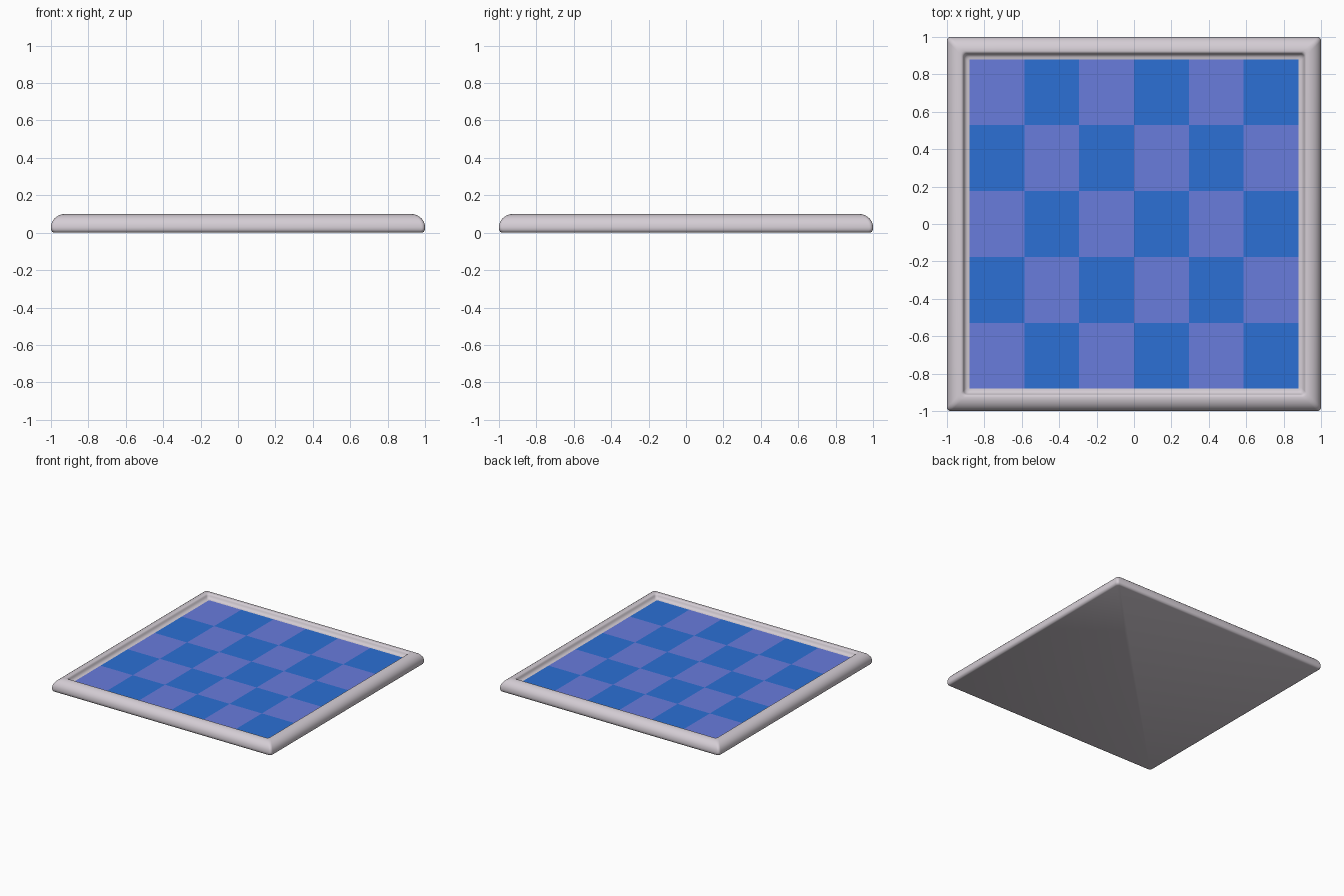
import bpy, bmesh, math

if "Cube" in bpy.data.objects:
    bpy.data.objects.remove(bpy.data.objects["Cube"])

PANEL = 0.88      # half size of the chequered field
FLOOR = 0.065     # height of the field


def material(name, color):
    m = bpy.data.materials.new(name)
    m.diffuse_color = color
    m.use_nodes = True
    m.node_tree.nodes["Principled BSDF"].inputs["Base Color"].default_value = m.diffuse_color
    return m


def add_object(name, bm):
    mesh = bpy.data.meshes.new(name)
    bm.to_mesh(mesh)
    bm.free()
    obj = bpy.data.objects.new(name, mesh)
    bpy.context.collection.objects.link(obj)
    return obj


def rounded_square(bm, half, z, radius=0.02, steps=4):
    verts = []
    c = half - radius
    for k, (sx, sy) in enumerate([(1, 1), (-1, 1), (-1, -1), (1, -1)]):
        for s in range(steps + 1):
            a = math.pi / 2 * (k + s / steps)
            verts.append(bm.verts.new((sx * c + radius * math.cos(a),
                                       sy * c + radius * math.sin(a), z)))
    return verts


# Frame: moulding profile (half size, height) swept round the square
profile = [(0.985, 0.0), (0.995, 0.006), (1.0, 0.018), (1.0, 0.03)]
for i in range(1, 8):
    a = math.pi / 2 * i / 7
    profile.append((0.925 + 0.075 * math.cos(a), 0.03 + 0.07 * math.sin(a)))
profile += [(0.918, 0.098), (0.913, 0.093), (0.91, 0.085), (0.906, 0.076),
            (0.9, 0.069), (0.892, FLOOR), (PANEL - 0.01, FLOOR - 0.001)]

bm = bmesh.new()
rings = [rounded_square(bm, h, z) for h, z in profile]
for lower, upper in zip(rings, rings[1:]):
    n = len(lower)
    for i in range(n):
        j = (i + 1) % n
        bm.faces.new((lower[i], lower[j], upper[j], upper[i]))
bm.faces.new(rings[0][::-1])
frame = add_object("board_frame", bm)
frame.data.materials.append(material("frame_grey", (0.66, 0.61, 0.66, 1)))

bpy.context.view_layer.objects.active = frame
frame.select_set(True)
bpy.ops.object.shade_smooth_by_angle(angle=math.radians(50))

# Chequered field: six columns by five rows
cols, rows = 6, 5
bm = bmesh.new()
grid = [[bm.verts.new((-PANEL + 2 * PANEL * i / cols,
                       -PANEL + 2 * PANEL * j / rows, FLOOR))
         for j in range(rows + 1)] for i in range(cols + 1)]
for i in range(cols):
    for j in range(rows):
        f = bm.faces.new((grid[i][j], grid[i + 1][j],
                          grid[i + 1][j + 1], grid[i][j + 1]))
        f.material_index = (i + j) % 2
field = add_object("chequered_field", bm)
field.data.materials.append(material("light_violet", (0.14, 0.2, 0.72, 1)))
field.data.materials.append(material("deep_blue", (0.025, 0.16, 0.66, 1)))
